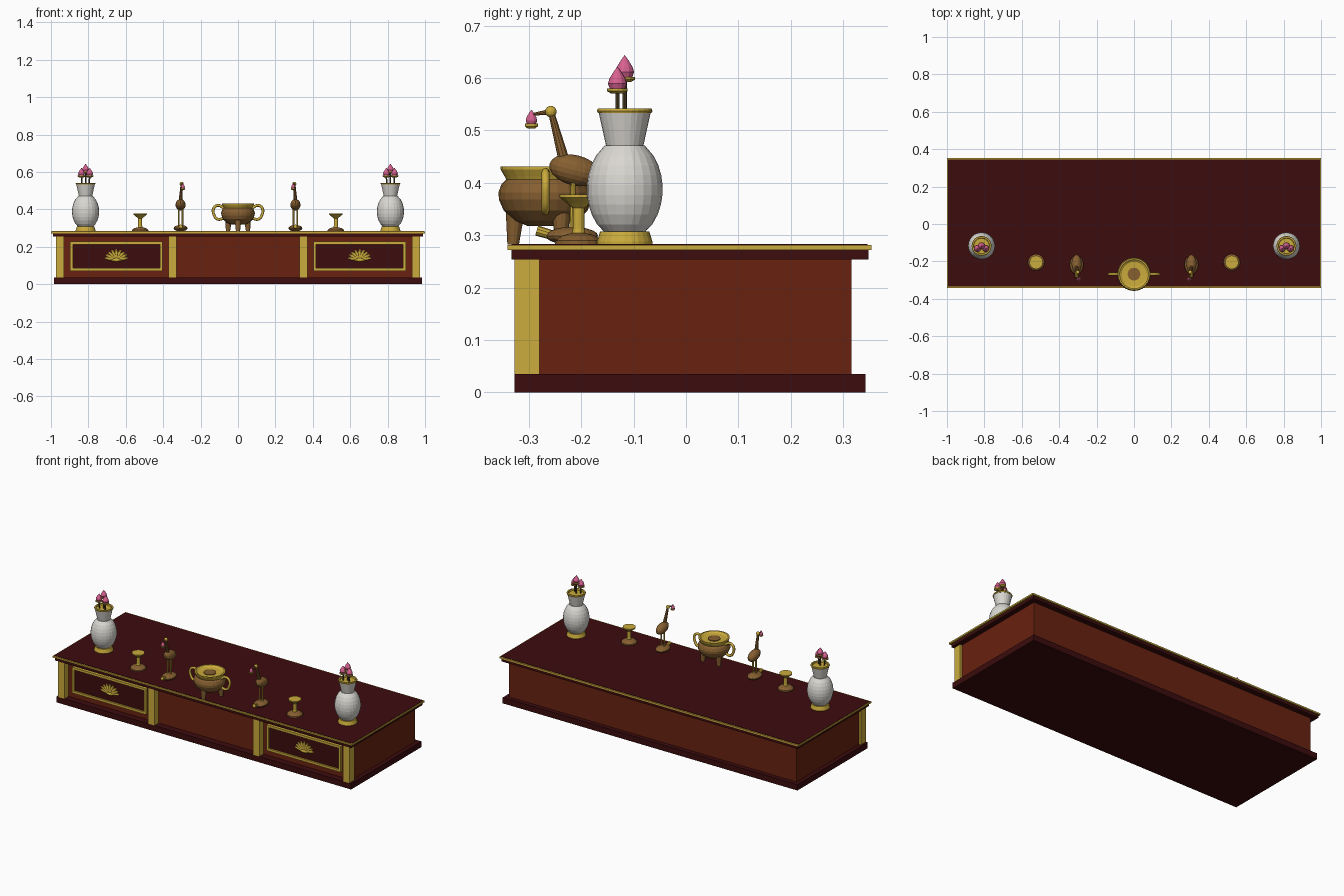
import bpy, bmesh, math
from mathutils import Vector, Matrix

if "Cube" in bpy.data.objects:
    bpy.data.objects.remove(bpy.data.objects["Cube"])


def material(name, rgb):
    m = bpy.data.materials.new(name)
    m.diffuse_color = (*rgb, 1)
    m.use_nodes = True
    m.node_tree.nodes["Principled BSDF"].inputs["Base Color"].default_value = m.diffuse_color
    return m


DARK = material("dark lacquer", (0.045, 0.0035, 0.004))
RED = material("red brown wood", (0.14, 0.016, 0.005))
GOLD = material("gold", (0.60, 0.41, 0.045))
BRONZE = material("bronze", (0.24, 0.115, 0.03))
WHITE = material("porcelain", (0.70, 0.68, 0.64))
PINK = material("lotus pink", (0.68, 0.12, 0.28))
STEM = material("dark stem", (0.10, 0.07, 0.025))


def finish(name, bm, mat):
    bmesh.ops.recalc_face_normals(bm, faces=bm.faces)
    me = bpy.data.meshes.new(name)
    bm.to_mesh(me)
    bm.free()
    me.materials.append(mat)
    ob = bpy.data.objects.new(name, me)
    bpy.context.collection.objects.link(ob)
    return ob


def box(name, x, y, z, mat):
    """Box from (min, max) pairs."""
    bm = bmesh.new()
    bmesh.ops.create_cube(bm, size=1)
    for v in bm.verts:
        v.co = [r[0] + (c + 0.5) * (r[1] - r[0]) for c, r in zip(v.co, (x, y, z))]
    return finish(name, bm, mat)


def lathe(name, profile, at, mat, n=24):
    """Spin (radius, z) points about a vertical axis; open ends are capped."""
    bm = bmesh.new()
    rings = []
    for r, z in profile:
        if r == 0:
            rings.append([bm.verts.new((at[0], at[1], z))])
        else:
            rings.append([bm.verts.new((at[0] + r * math.cos(2 * math.pi * i / n),
                                        at[1] + r * math.sin(2 * math.pi * i / n), z))
                          for i in range(n)])
    for a, b in zip(rings, rings[1:]):
        for i in range(n):
            j = (i + 1) % n
            loop = [a[i % len(a)], a[j % len(a)], b[j % len(b)], b[i % len(b)]]
            bm.faces.new(list(dict.fromkeys(loop)))
    for ring in (rings[0], rings[-1]):
        if len(ring) > 1:
            bm.faces.new(ring)
    return finish(name, bm, mat)


def ellipsoid(name, at, size, mat, tilt=0, axis='X', seg=16, rings=10):
    bm = bmesh.new()
    bmesh.ops.create_uvsphere(bm, u_segments=seg, v_segments=rings, radius=1)
    m = Matrix.Translation(at) @ Matrix.Rotation(tilt, 4, axis) @ Matrix.Diagonal((*size, 1))
    bm.transform(m)
    return finish(name, bm, mat)


def rod(name, a, b, r1, r2, mat, n=10):
    a, b = Vector(a), Vector(b)
    bm = bmesh.new()
    bmesh.ops.create_cone(bm, cap_ends=True, segments=n, radius1=r1, radius2=r2,
                          depth=(b - a).length)
    q = (b - a).to_track_quat('Z', 'Y').to_matrix().to_4x4()
    bm.transform(Matrix.Translation((a + b) / 2) @ q)
    return finish(name, bm, mat)


def tube(name, pts, r, mat):
    cu = bpy.data.curves.new(name, 'CURVE')
    cu.dimensions = '3D'
    cu.bevel_depth = r
    cu.bevel_resolution = 2
    cu.resolution_u = 5
    sp = cu.splines.new('BEZIER')
    sp.bezier_points.add(len(pts) - 1)
    for p, co in zip(sp.bezier_points, pts):
        p.co = co
        p.handle_left_type = p.handle_right_type = 'AUTO'
    cu.materials.append(mat)
    ob = bpy.data.objects.new(name, cu)
    bpy.context.collection.objects.link(ob)


def lotus_bud(at, r, h):
    x, y, z = at
    lathe("bud_dish", [(r * 0.7, z - 0.009), (r * 1.1, z - 0.005), (r * 1.1, z)], (x, y), GOLD, 12)
    lathe("lotus_bud", [(r * 0.8, z), (r, z + h * 0.22), (r * 0.85, z + h * 0.45),
                        (r * 0.42, z + h * 0.75), (0, z + h)], (x, y), PINK, 12)


# Cabinet
box("plinth", (-0.985, 0.985), (-0.327, 0.343), (0, 0.035), DARK)
box("cabinet_body", (-0.96, 0.96), (-0.287, 0.316), (0.035, 0.254), RED)
box("top_moulding", (-0.99, 0.99), (-0.333, 0.348), (0.254, 0.272), DARK)
box("top_trim", (-1, 1), (-0.341, 0.354), (0.272, 0.281), GOLD)
box("table_top", (-0.995, 0.995), (-0.333, 0.346), (0.277, 0.283), DARK)

TOP = 0.283
for s in (-1, 1):
    # Pilasters
    for px in (0.952, 0.35):
        box("pilaster", (s * px - 0.021, s * px + 0.021), (-0.327, -0.28), (0.035, 0.254), GOLD)

    # Drawer panel with raised frame
    cx = s * 0.65
    box("drawer_panel", (cx - 0.24, cx + 0.24), (-0.293, -0.285), (0.076, 0.222), DARK)
    for sx in (-1, 1):
        e = cx + sx * 0.24
        box("frame_side", (e - 0.007, e + 0.007), (-0.303, -0.285), (0.071, 0.227), GOLD)
    for z in (0.078, 0.22):
        box("frame_rail", (cx - 0.247, cx + 0.247), (-0.303, -0.285), (z - 0.007, z + 0.007), GOLD)

    # Fan ornament made of radiating petals
    for i in range(9):
        a = math.radians(10 + 20 * i)
        dx, dz = math.cos(a), math.sin(a)
        ln = 0.031 - 0.001 * abs(i - 4) / 4
        ellipsoid("fan_petal", (cx + dx * 0.035, -0.295, 0.131 + dz * 0.028),
                  (ln, 0.007, 0.0085), GOLD, -math.atan2(dz * 0.8, dx), 'Y', 10, 6)
    ellipsoid("fan_root", (cx, -0.296, 0.130), (0.03, 0.009, 0.01), GOLD, seg=12, rings=6)

    # Vase
    vx, vy = s * 0.815, -0.117
    lathe("vase_foot", [(0.053, TOP - 0.002), (0.053, 0.288), (0.047, 0.307)], (vx, vy), GOLD)
    belly = []
    for i in range(10):
        z = 0.302 + i * 0.169 / 9
        belly.append((0.0725 * math.sqrt(1 - ((z - 0.388) / 0.098) ** 2), z))
    lathe("vase_belly", belly, (vx, vy), WHITE)
    lathe("vase_neck", [(0.035, 0.468), (0.05, 0.536), (0.042, 0.536), (0.034, 0.51)],
          (vx, vy), WHITE)
    lathe("vase_rim", [(0.041, 0.534), (0.051, 0.533), (0.053, 0.5375), (0.051, 0.542),
                       (0.043, 0.542), (0.041, 0.534)], (vx, vy), GOLD)

    # Lotus flowers
    for ox, oy, z in ((-0.022, -0.014, 0.580), (0, 0.0, 0.602), (0.022, -0.014, 0.580)):
        rod("flower_stem", (vx + ox * 0.7, vy + oy, 0.50), (vx + ox, vy + oy, z - 0.006),
            0.004, 0.004, STEM, 8)
        lotus_bud((vx + ox, vy + oy, z), 0.018, 0.042)

    # Candle stand
    c = (s * 0.523, -0.205)
    lathe("stand_base", [(0.045, TOP - 0.002), (0.044, 0.290), (0.032, 0.299), (0.015, 0.304)],
          c, BRONZE, 16)
    lathe("stand_stem", [(0.013, 0.300), (0.011, 0.312), (0.011, 0.36)], c, GOLD, 12)
    lathe("stand_dish", [(0.012, 0.352), (0.022, 0.361), (0.036, 0.372), (0.036, 0.378)],
          c, GOLD, 16)

    # Crane standing on a turtle
    x = s * 0.307
    ellipsoid("turtle_shell", (x, -0.218, 0.299), (0.037, 0.05, 0.017), BRONZE)
    rod("turtle_head", (x, -0.255, 0.300), (x, -0.285, 0.309), 0.009, 0.010, GOLD)
    for o in (-0.010, 0.010):
        rod("crane_leg", (x + o, -0.218, 0.305), (x + o, -0.215, 0.41), 0.005, 0.005, GOLD, 8)
    ellipsoid("crane_body", (x, -0.212, 0.424), (0.027, 0.050, 0.029), BRONZE, -0.25)
    hx = x - s * 0.006
    rod("crane_neck", (x, -0.232, 0.44), (hx, -0.257, 0.534), 0.011, 0.006, BRONZE)
    ellipsoid("crane_head", (hx, -0.258, 0.536), (0.011, 0.011, 0.011), GOLD, seg=12, rings=8)
    bx = x - s * 0.012
    rod("crane_beak", (hx, -0.264, 0.535), (bx, -0.298, 0.530), 0.005, 0.002, BRONZE, 8)
    lotus_bud((bx, -0.295, 0.513), 0.011, 0.027)

    # Censer handles
    tube("censer_handle", [(s * hxx, -0.268, hz) for hxx, hz in
                           ((0.075, 0.405), (0.105, 0.421), (0.129, 0.408), (0.129, 0.372),
                            (0.108, 0.347), (0.078, 0.352))], 0.0075, GOLD)

# Censer
C = (0, -0.268)
lathe("censer_bowl", [(0.035, 0.318), (0.060, 0.328), (0.080, 0.347), (0.089, 0.368),
                      (0.090, 0.382), (0.084, 0.398), (0.074, 0.408)], C, BRONZE)
lathe("censer_rim", [(0.074, 0.404), (0.078, 0.412), (0.086, 0.426), (0.086, 0.431),
                     (0.078, 0.431), (0.066, 0.422), (0.034, 0.420)], C, GOLD)
lathe("censer_ash", [(0.034, 0.415), (0.034, 0.424)], C, BRONZE)
for k in range(3):
    a = math.radians(-90 + 120 * k)
    dx, dy = math.cos(a), math.sin(a)
    rod("censer_leg", (dx * 0.062, C[1] + dy * 0.062, TOP - 0.001),
        (dx * 0.058, C[1] + dy * 0.058, 0.345), 0.011, 0.018, BRONZE, 12)
